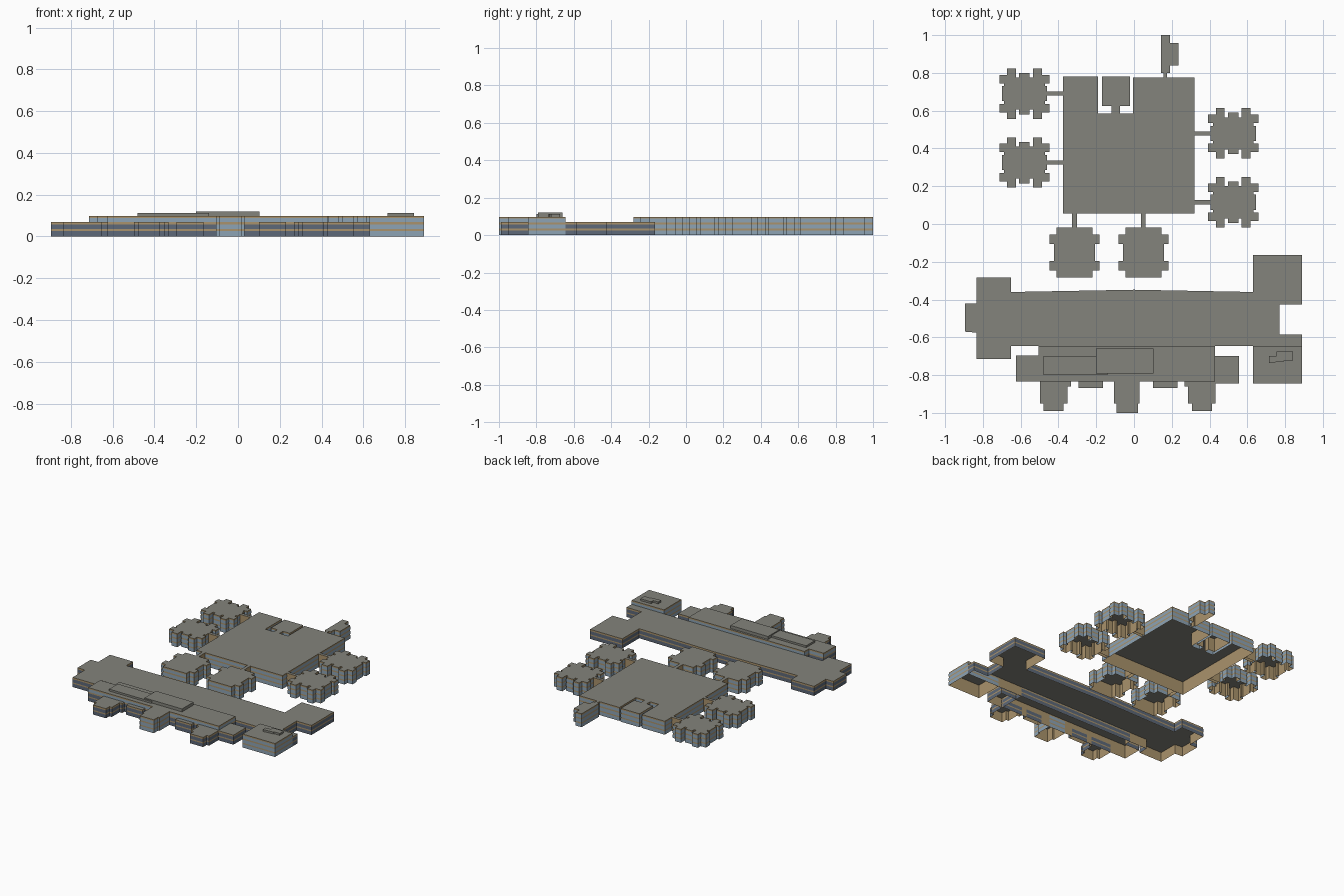
import bpy, bmesh
from mathutils import Vector

cube = bpy.data.objects.get("Cube")
if cube:
    bpy.data.objects.remove(cube)


def material(name, rgb):
    m = bpy.data.materials.new(name)
    m.use_nodes = True
    colour = (*rgb, 1)
    m.diffuse_color = colour
    m.node_tree.nodes["Principled BSDF"].inputs["Base Color"].default_value = colour
    return m


ROOF, WALL, PALE, DARK = range(4)
MATS = [material("roof_grey", (.23, .23, .20)), material("wall_tan", (.40, .29, .15)),
        material("pale_glass", (.27, .37, .46)), material("dark_glass", (.11, .14, .19))]
TALL, LOW = .098, .07
FLOORS = [(.002, .026), (.035, .058), (.068, .088)]


def block(name, outline, top=TALL, bottom=0, glass=PALE, wall=WALL):
    """Open-bottomed block from an outline, with thin window strips per floor."""
    pts = [Vector((x, y, 0)) for x, y in outline]
    pairs = list(zip(pts, pts[1:] + pts[:1]))
    if sum(a.x * b.y - b.x * a.y for a, b in pairs) < 0:
        pts.reverse()
        pairs = list(zip(pts, pts[1:] + pts[:1]))
    bm = bmesh.new()

    def face(corners, mat):
        f = bm.faces.new([bm.verts.new(c) for c in corners])
        f.material_index = mat

    def panel(a, b, lo, hi, mat):
        lo, hi = Vector((0, 0, lo)), Vector((0, 0, hi))
        face([a + lo, b + lo, b + hi, a + hi], mat)

    face([p + Vector((0, 0, top)) for p in pts], ROOF)
    for a, b in pairs:
        panel(a, b, bottom, top, wall)
        if glass is None:
            continue
        d = (b - a).normalized()
        out = Vector((d.y, -d.x, 0)) * .0012
        for lo, hi in FLOORS:
            if hi < top:
                panel(a + out, b + out, lo, hi, PALE if lo > .06 else glass)
    mesh = bpy.data.meshes.new(name)
    bm.to_mesh(mesh)
    bm.free()
    for m in MATS:
        mesh.materials.append(m)
    ob = bpy.data.objects.new(name, mesh)
    bpy.context.collection.objects.link(ob)
    return ob


def rect(x0, x1, y0, y1):
    return [(x0, y0), (x1, y0), (x1, y1), (x0, y1)]


def four_way(quarter, cx, cy):
    """Mirror a quarter outline, running from +y to +x, about both axes."""
    right = quarter + [(x, -y) for x, y in reversed(quarter[:-1])]
    whole = right + [(-x, y) for x, y in reversed(right[1:-1])]
    return [(cx + x, cy + y) for x, y in whole]


# Square hall with its courtyard
block("square_hall", [
    (-.375, .055), (.32, .055), (.32, .775), (-.005, .775), (-.005, .585),
    (-.075, .585), (-.075, .625), (-.02, .625), (-.02, .78), (-.17, .78),
    (-.17, .625), (-.12, .625), (-.12, .585), (-.19, .585), (-.19, .78), (-.375, .78)])

# Toothed pavilions at the sides of the hall
TOOTHED = [(0, .11), (.028, .11), (.028, .085), (.045, .085), (.045, .133),
           (.092, .133), (.092, .1), (.133, .1), (.133, .055), (.108, .055),
           (.108, .04), (.12, .04), (.12, 0)]
for i, (cx, cy) in enumerate([(-.58, .69), (-.58, .325), (.525, .48), (.525, .115)]):
    block(f"side_pavilion_{i + 1}", four_way(TOOTHED, cx, cy))
    x0, x1 = (cx + .12, -.375) if cx < 0 else (.32, cx - .12)
    block(f"side_link_{i + 1}", rect(x0, x1, cy - .011, cy + .011), glass=None)

# Plainer pavilions in front of the hall
STEPPED = [(0, .132), (.095, .132), (.095, .095), (.133, .095),
           (.133, .045), (.108, .045), (.108, 0)]
for i, cx in enumerate([-.315, .05]):
    block(f"front_pavilion_{i + 1}", four_way(STEPPED, cx, -.15))
    block(f"front_link_{i + 1}", rect(cx - .012, cx + .012, -.018, .055), glass=None)

# Small annex behind the hall
block("rear_annex", [
    (.155, .775), (.175, .775), (.175, .8), (.19, .8), (.19, .84), (.235, .84),
    (.235, .957), (.19, .957), (.19, 1), (.143, 1), (.143, .8), (.155, .8)])

# Long low wing with wider ends
block("long_wing", [
    (-.895, -.57), (-.835, -.575), (-.835, -.715), (-.65, -.715), (-.65, -.645),
    (.89, -.645), (.89, -.585), (.77, -.585), (.77, -.425), (.89, -.425),
    (.89, -.165), (.63, -.165), (.63, -.36), (0, -.348), (-.65, -.36),
    (-.65, -.283), (-.835, -.283), (-.835, -.42), (-.895, -.42)], LOW, glass=DARK)

# Taller front range and corner block
block("front_range", [
    (-.625, -.835), (.43, -.835), (.43, -.645), (-.505, -.645),
    (-.505, -.695), (-.625, -.695)], glass=DARK)
block("corner_block", rect(.63, .89, -.845, -.645))
block("entrance_bay", [
    (-.105, -.835), (-.105, -.95), (-.092, -.95), (-.092, -1), (.02, -1),
    (.02, -.95), (.03, -.95), (.03, -.835)])

# Low front annexes and bays
block("side_annex", rect(.43, .555, -.845, -.70), LOW, glass=DARK)
BAY = [(-.075, -.835), (-.075, -.95), (-.055, -.95), (-.055, -.99), (.05, -.99),
       (.05, -.95), (.07, -.95), (.07, -.86), (.09, -.86), (.09, -.835)]
for name, cx, s in [("right_bay", -.423, 1), ("left_bay", .357, -1)]:
    block(name, [(cx + s * x, y) for x, y in BAY], LOW, glass=DARK)
for name, x0 in [("right_porch", -.295), ("left_porch", .1)]:
    block(name, rect(x0, x0 + .13, -.867, -.835), LOW, glass=DARK)

# Rooftop plant rooms
block("roof_room_low", rect(-.48, -.14, -.80, -.70), .112, TALL, None, ROOF)
block("roof_room_high", rect(-.2, .103, -.792, -.66), .12, TALL, None, ROOF)
block("corner_roof_room", [
    (.715, -.735), (.795, -.728), (.795, -.722), (.842, -.722), (.842, -.675),
    (.755, -.675), (.755, -.70), (.715, -.70)], .112, TALL, None, ROOF)
